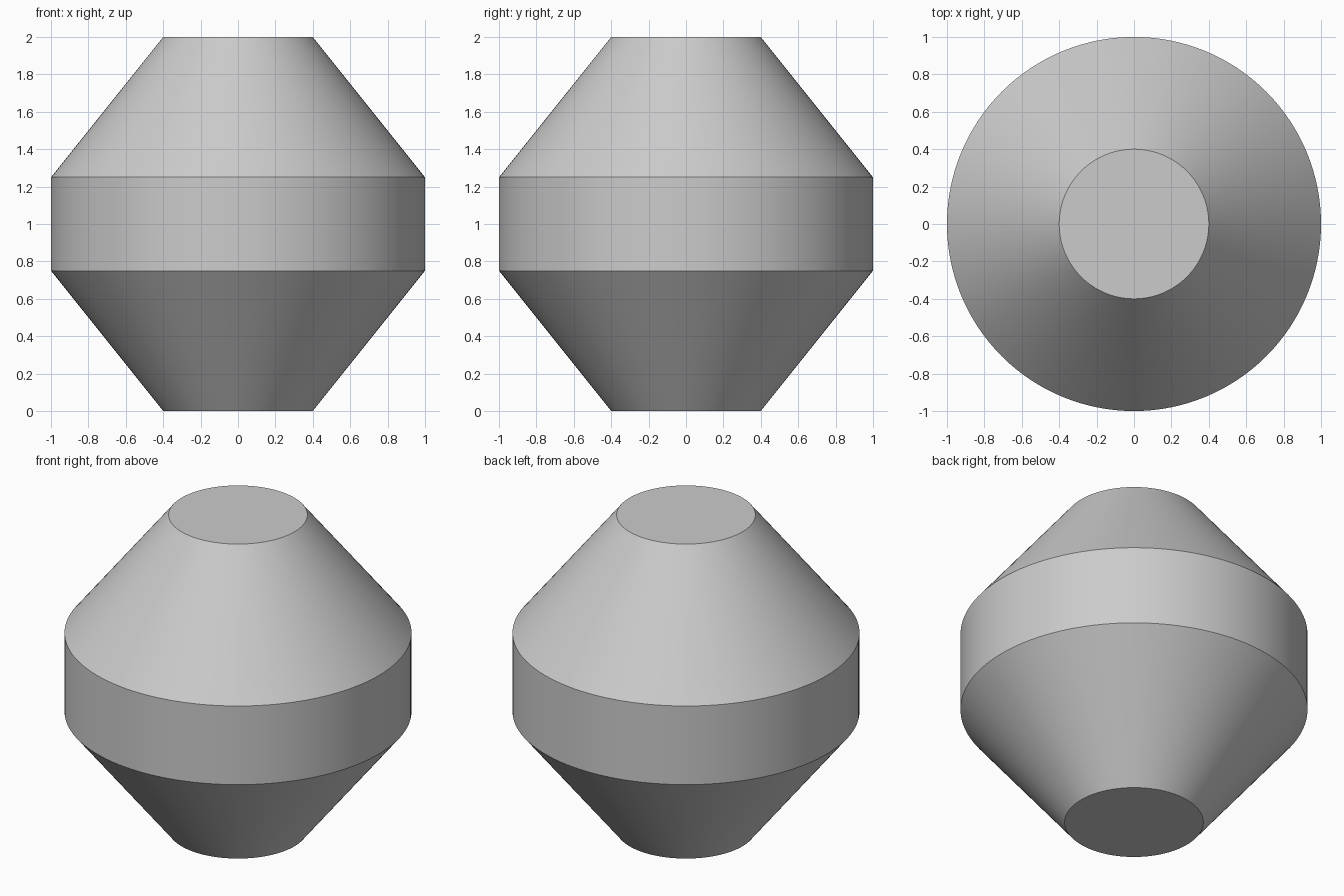
import bpy
import bmesh
import math

cube = bpy.data.objects.get("Cube")
if cube:
    bpy.data.objects.remove(cube, do_unlink=True)

SIDES = 128
# Half profile as (radius, height), bottom to top
PROFILE = [(0.4, 0.0), (1.0, 0.75), (1.0, 1.25), (0.4, 2.0)]

grey = bpy.data.materials.new("light_grey")
grey.use_nodes = True
colour = (0.6, 0.6, 0.6, 1.0)
grey.diffuse_color = colour
grey.node_tree.nodes["Principled BSDF"].inputs["Base Color"].default_value = colour

# Turned body: cone, straight band, cone, with flat caps
bm = bmesh.new()
rings = []
for radius, height in PROFILE:
    ring = []
    for i in range(SIDES):
        angle = math.tau * i / SIDES
        ring.append(bm.verts.new((radius * math.cos(angle), radius * math.sin(angle), height)))
    rings.append(ring)

for low, high in zip(rings, rings[1:]):
    for i in range(SIDES):
        j = (i + 1) % SIDES
        bm.faces.new((low[i], low[j], high[j], high[i]))
bm.faces.new(list(reversed(rings[0])))
bm.faces.new(rings[-1])

mesh = bpy.data.meshes.new("double_cone_body")
bm.to_mesh(mesh)
bm.free()
mesh.materials.append(grey)
body = bpy.data.objects.new("double_cone_body", mesh)
bpy.context.collection.objects.link(body)

# Smooth sides with sharp rims
bpy.ops.object.select_all(action="DESELECT")
body.select_set(True)
bpy.context.view_layer.objects.active = body
bpy.ops.object.shade_smooth_by_angle(angle=math.radians(30))
